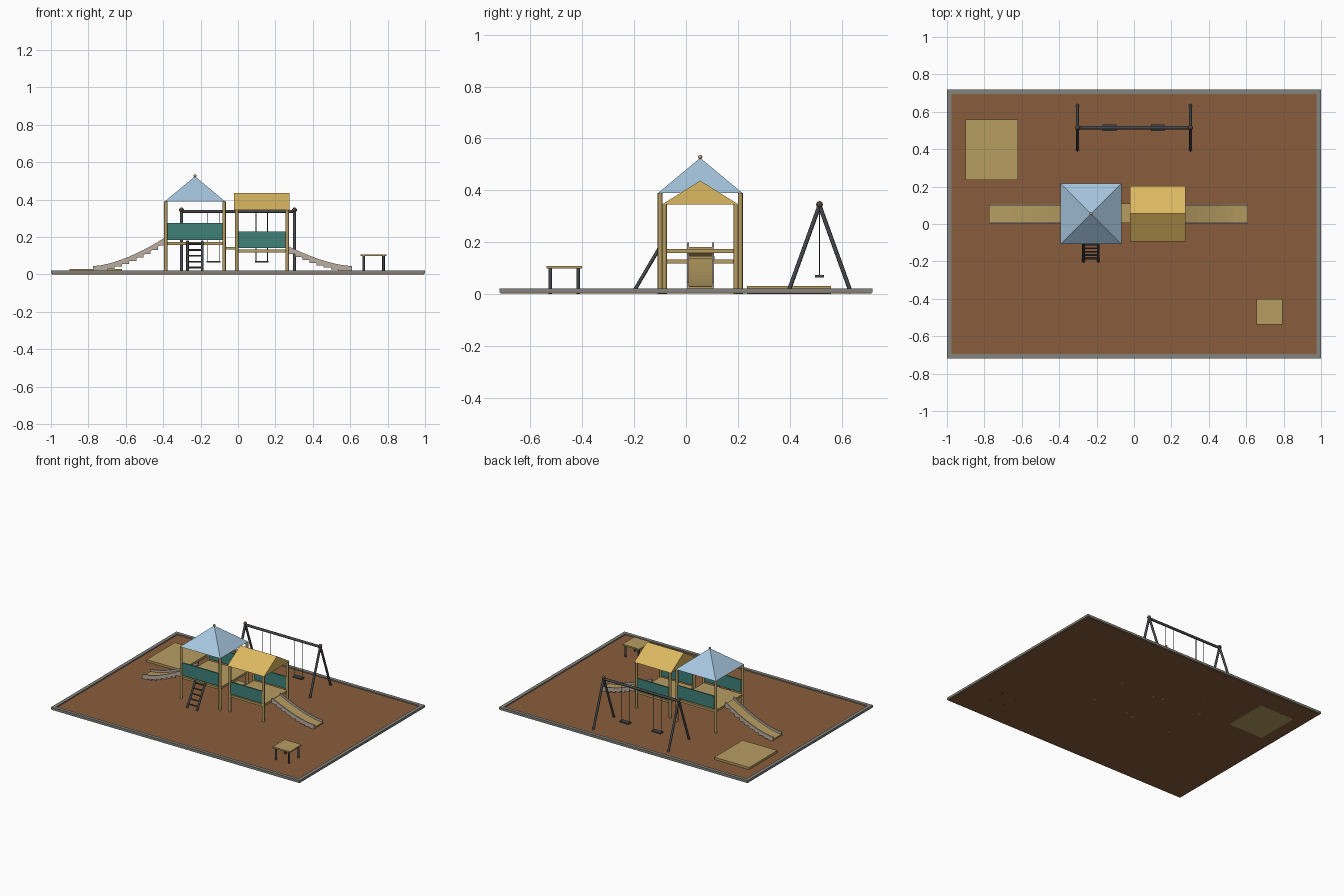
import bpy, bmesh, math
from mathutils import Vector

if "Cube" in bpy.data.objects:
    bpy.data.objects.remove(bpy.data.objects["Cube"])


def material(name, r, g, b):
    m = bpy.data.materials.new(name)
    m.use_nodes = True
    m.diffuse_color = (r, g, b, 1)
    m.node_tree.nodes["Principled BSDF"].inputs["Base Color"].default_value = (r, g, b, 1)
    return m


soil = material("brown ground", 0.25, 0.11, 0.045)
stone = material("grey edging", 0.23, 0.23, 0.21)
wood = material("tan wood", 0.47, 0.335, 0.12)
yellow = material("yellow roof", 0.72, 0.48, 0.12)
blue = material("light blue roof", 0.38, 0.56, 0.73)
teal = material("teal panel", 0.05, 0.22, 0.19)
metal = material("dark metal", 0.06, 0.063, 0.07)
plastic = material("pale slide side", 0.5, 0.42, 0.35)
brown = material("dark brown cap", 0.09, 0.055, 0.04)


def finish(name, bm, mat, smooth=False):
    bmesh.ops.recalc_face_normals(bm, faces=bm.faces)
    me = bpy.data.meshes.new(name)
    bm.to_mesh(me)
    bm.free()
    me.materials.append(mat)
    ob = bpy.data.objects.new(name, me)
    bpy.context.collection.objects.link(ob)
    if smooth:
        bpy.ops.object.select_all(action='DESELECT')
        ob.select_set(True)
        bpy.context.view_layer.objects.active = ob
        bpy.ops.object.shade_smooth_by_angle(angle=math.radians(40))
    return ob


def box(name, x, y, z, mat):
    """Box from (min, max) pairs on each axis."""
    bm = bmesh.new()
    bmesh.ops.create_cube(bm, size=1)
    for v in bm.verts:
        v.co = [(lo + hi) / 2 + c * (hi - lo) for c, (lo, hi) in zip(v.co, (x, y, z))]
    return finish(name, bm, mat)


def rod(name, a, b, radius, mat, sides=12):
    a, b = Vector(a), Vector(b)
    bm = bmesh.new()
    bmesh.ops.create_cone(bm, cap_ends=True, segments=sides, radius1=radius,
                          radius2=radius, depth=(b - a).length)
    turn = (b - a).to_track_quat('Z', 'Y')
    for v in bm.verts:
        v.co = turn @ v.co + (a + b) / 2
    return finish(name, bm, mat, True)


def ball(name, centre, radius, mat):
    bm = bmesh.new()
    bmesh.ops.create_uvsphere(bm, u_segments=16, v_segments=10, radius=radius)
    bmesh.ops.translate(bm, verts=bm.verts, vec=centre)
    return finish(name, bm, mat, True)


def prism(name, points, axis, lo, hi, mat):
    """Extrude an outline in the (other, z) plane along axis x or y."""
    bm = bmesh.new()
    place = (lambda p, d: (d, p[0], p[1])) if axis == 'x' else (lambda p, d: (p[0], d, p[1]))
    face = bm.faces.new([bm.verts.new(place(p, lo)) for p in points])
    new = bmesh.ops.extrude_face_region(bm, geom=[face])["geom"]
    shift = Vector(place((0, 0), hi - lo))
    bmesh.ops.translate(bm, vec=shift, verts=[g for g in new if isinstance(g, bmesh.types.BMVert)])
    return finish(name, bm, mat)


# Ground and raised edging
box("ground", (-0.995, 0.995), (-0.715, 0.715), (0.001, 0.014), soil)
for side in (-1, 1):
    box("edging_long", (-1, 1), sorted((side * 0.72, side * 0.695)), (0.006, 0.022), stone)
    box("edging_short", sorted((side, side * 0.975)), (-0.695, 0.695), (0.006, 0.022), stone)

CY = 0.055  # centre line of the play towers


def tower(label, cx, hx, hy, top, deck, rail):
    """Four posts, a deck, and front and back panels."""
    for sx in (-1, 1):
        for sy in (-1, 1):
            x, y = cx + sx * hx, CY + sy * hy
            rod(label + "_post", (x, y, 0), (x, y, top), 0.009, wood)
    box(label + "_deck", (cx - hx, cx + hx), (CY - hy, CY + hy), (deck - 0.016, deck), wood)
    for sy in (-1, 1):
        y = CY + sy * hy
        box(label + "_panel", (cx - hx + 0.01, cx + hx - 0.01),
            (y - 0.005, y + 0.005), rail, teal)


tower("tall_tower", -0.23, 0.156, 0.155, 0.39, 0.174, (0.185, 0.276))
tower("low_tower", 0.128, 0.135, 0.138, 0.346, 0.134, (0.143, 0.231))

# Pyramid roof with finial
bm = bmesh.new()
bmesh.ops.create_cone(bm, cap_ends=True, segments=4, radius1=0.162 * math.sqrt(2),
                      radius2=0, depth=0.135)
for v in bm.verts:
    x, y, z = v.co
    c = math.sqrt(0.5)
    v.co = (c * (x - y) - 0.23, c * (x + y) + CY, z + 0.4575)
finish("pyramid_roof", bm, blue)
ball("roof_finial", (-0.23, CY, 0.528), 0.008, wood)

# Gable roof
prism("gable_roof", [(CY - 0.148, 0.345), (CY + 0.148, 0.345), (CY, 0.437)],
      'x', -0.021, 0.275, yellow)

# Bridge between the towers
box("bridge", (-0.076, -0.008), (0.005, 0.11), (0.134, 0.147), wood)


def slide(label, x0, x1, top, low, steps=10):
    """Curved bed between two side walls with a stepped underside."""
    def height(t):
        return low + (top - low) * (1 - t) ** 1.6

    curve = [(x0 + (x1 - x0) * i / steps, height(i / steps)) for i in range(steps + 1)]
    under = []
    for (xa, za), (xb, zb) in zip(curve, curve[1:]):
        z = max((za + zb) / 2 - 0.032, 0.015)
        under += [(xa, z), (xb, z)]
    for y in (0.004, 0.100):
        prism(label + "_side", curve + under[::-1], 'y', y, y + 0.008, plastic)
    bed = [(x, z - 0.016) for x, z in curve]
    base = [(x, max(z - 0.026, 0.016)) for x, z in curve]
    prism(label + "_bed", bed + base[::-1], 'y', 0.012, 0.100, wood)


slide("long_slide", -0.39, -0.775, 0.198, 0.045)
slide("short_slide", 0.268, 0.61, 0.152, 0.045, 9)

# Ladder
foot, head = Vector((0, -0.2, 0.012)), Vector((0, -0.102, 0.178))
for x in (-0.27, -0.191):
    shift = Vector((x, 0, 0))
    rod("ladder_rail", foot + shift, head + shift, 0.007, metal)
for i in range(5):
    p = foot.lerp(head, 0.15 + i * 0.19)
    rod("ladder_rung", (-0.27, p.y, p.z), (-0.191, p.y, p.z), 0.005, metal, 8)

# Swing frame
SY = 0.515
rod("swing_beam", (-0.3, SY, 0.337), (0.3, SY, 0.337), 0.009, metal)
for x in (-0.302, 0.302):
    ball("swing_joint", (x, SY, 0.345), 0.013, brown)
    for side in (-1, 1):
        rod("swing_leg", (x, SY + side * 0.122, 0.003), (x, SY, 0.342), 0.008, metal)

# Swing seats and ropes
for x in (-0.131, 0.127):
    box("swing_seat", (x - 0.037, x + 0.037), (SY - 0.017, SY + 0.017), (0.064, 0.073), metal)
    for side in (-1, 1):
        rx = x + side * 0.031
        rod("swing_rope", (rx, SY, 0.07), (rx, SY, 0.335), 0.002, metal, 6)

# Table
box("table_top", (0.656, 0.793), (-0.538, -0.401), (0.098, 0.108), wood)
for x in (0.672, 0.778):
    for y in (-0.524, -0.416):
        rod("table_leg", (x, y, 0), (x, y, 0.1), 0.007, metal)

# Sand pit
box("sand_pit", (-0.9, -0.62), (0.235, 0.56), (0, 0.03), wood)
